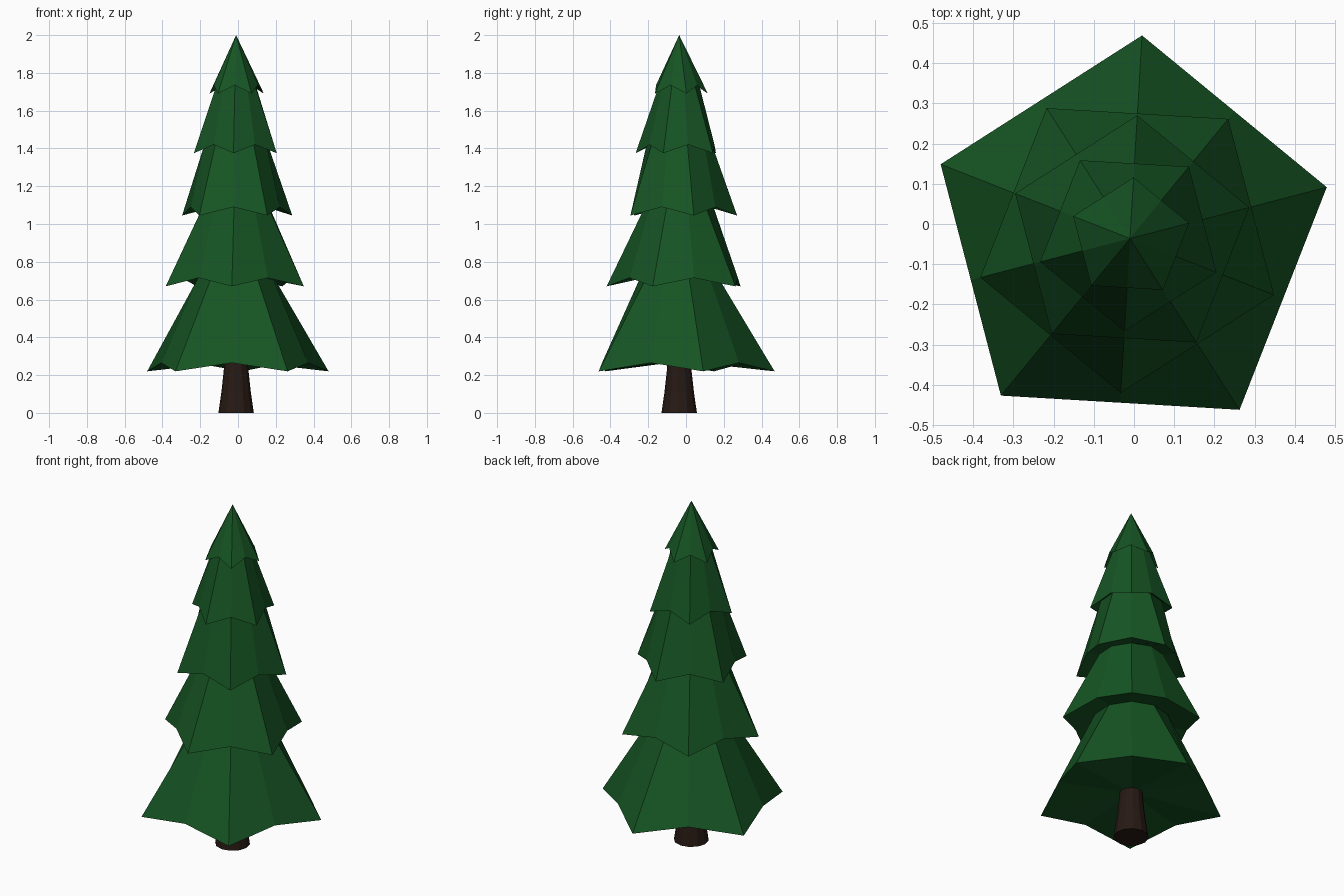
import bpy, bmesh
from math import sin, cos, radians, pi

if "Cube" in bpy.data.objects:
    bpy.data.objects.remove(bpy.data.objects["Cube"])

CX, CY = -0.01, -0.036          # trunk axis
SIDES = 10
START = radians(86.6)           # direction of the first branch tip


def material(name, rgb):
    m = bpy.data.materials.new(name)
    m.diffuse_color = (*rgb, 1)
    m.use_nodes = True
    m.node_tree.nodes["Principled BSDF"].inputs["Base Color"].default_value = m.diffuse_color
    return m


def ring(bm, r, z, n=SIDES, tip=None, lift=0.0):
    """Regular ring, or a drooping star whose notches lie midway between tips."""
    verts = []
    for i in range(n):
        a = START + 2 * pi * i / n
        notch = tip is not None and i % 2 != tip
        rr = r * cos(pi / 5) if notch else r
        verts.append(bm.verts.new((CX + rr * cos(a), CY + rr * sin(a), z + (lift if notch else 0))))
    return verts


def bridge(bm, lower, upper):
    n = len(lower)
    for i in range(n):
        j = (i + 1) % n
        bm.faces.new((lower[i], lower[j], upper[j], upper[i]))


def finish(bm, name, mat):
    bmesh.ops.recalc_face_normals(bm, faces=bm.faces)
    mesh = bpy.data.meshes.new(name)
    bm.to_mesh(mesh)
    bm.free()
    mesh.materials.append(mat)
    bpy.context.collection.objects.link(bpy.data.objects.new(name, mesh))


# Foliage: five skirts, each (tip radius, tip height, top radius, top height)
tiers = [
    (0.506, 0.22, 0.205, 0.72),
    (0.385, 0.67, 0.180, 1.095),
    (0.307, 1.045, 0.172, 1.425),
    (0.231, 1.375, 0.105, 1.74),
    (0.152, 1.69, None, 2.0),
]
bm = bmesh.new()
prev = ring(bm, 0.062, 0.27)
bm.faces.new(prev)
for k, (r, z, rt, zt) in enumerate(tiers):
    star = ring(bm, r, z, tip=k % 2, lift=0.045)
    bridge(bm, prev, star)                      # underside
    if rt:
        prev = ring(bm, rt, zt)
        bridge(bm, star, prev)                  # sloping skirt
    else:
        apex = bm.verts.new((CX, CY, zt))       # pointed crown
        for i in range(SIDES):
            bm.faces.new((star[i], star[(i + 1) % SIDES], apex))
finish(bm, "foliage", material("needles", (0.008, 0.09, 0.017)))

# Trunk: flared at the ground
bm = bmesh.new()
rings = [ring(bm, r, z, 12) for r, z in ((0.094, 0), (0.078, 0.11), (0.066, 0.22), (0.062, 0.275))]
for a, b in zip(rings, rings[1:]):
    bridge(bm, a, b)
bm.faces.new(rings[0])
bm.faces.new(rings[-1])
finish(bm, "trunk", material("bark", (0.02, 0.01, 0.007)))
